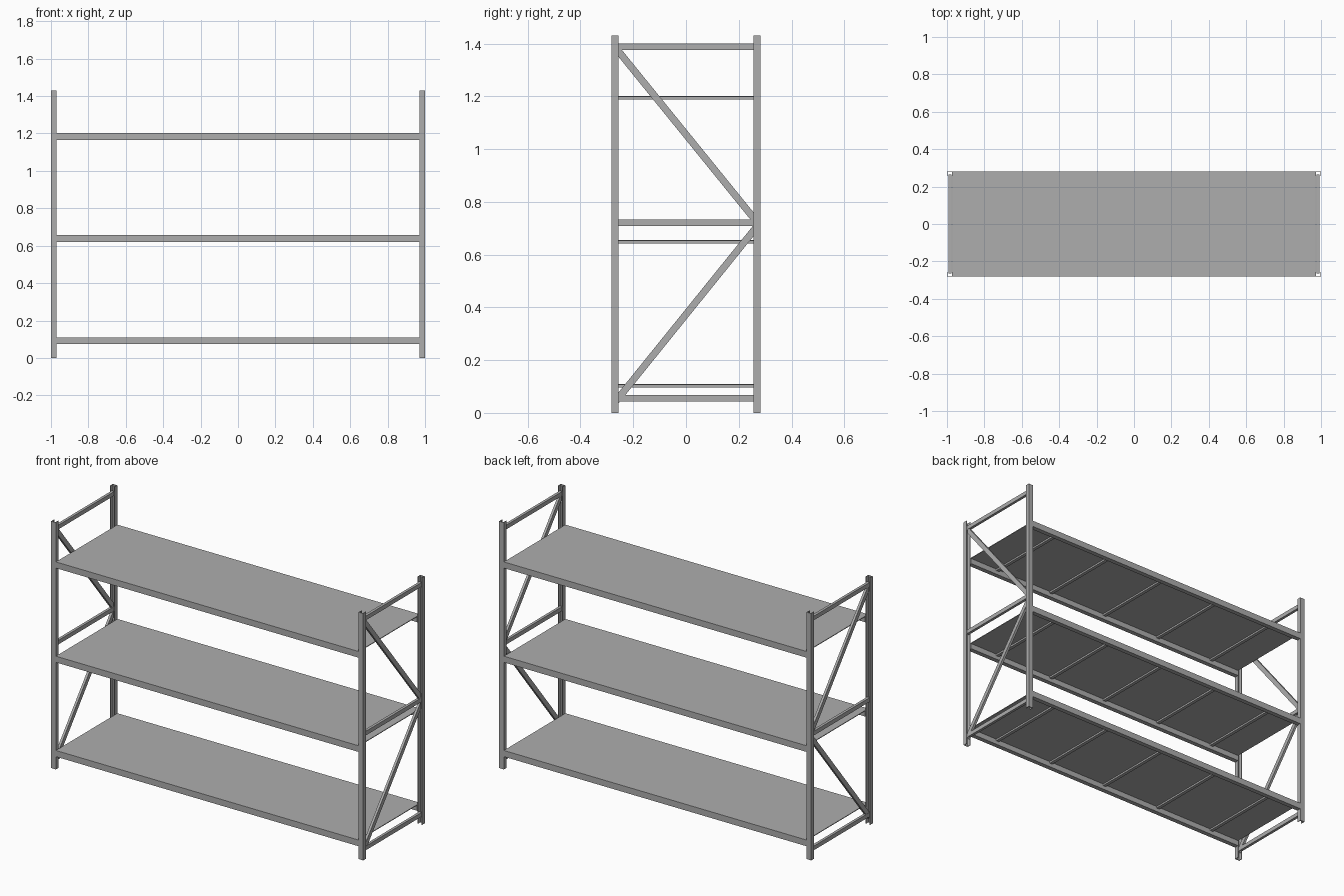
import bpy

if "Cube" in bpy.data.objects:
    bpy.data.objects.remove(bpy.data.objects["Cube"])

steel = bpy.data.materials.new("grey_steel")
steel.diffuse_color = (0.42, 0.42, 0.42, 1)
steel.use_nodes = True
steel.node_tree.nodes["Principled BSDF"].inputs["Base Color"].default_value = steel.diffuse_color

HX, HY, HEIGHT = 1.0, 0.282, 1.43   # outer half sizes and post height
POST, WALL = 0.03, 0.004            # post width and sheet thickness


def prism(name, profile, axis, lo, hi):
    """Extrude a 2D profile along x (profile in y,z) or z (profile in x,y)."""
    def put(p, t):
        return (t, p[0], p[1]) if axis == 'x' else (p[0], p[1], t)
    n = len(profile)
    verts = [put(p, t) for t in (lo, hi) for p in profile]
    faces = [(i, (i + 1) % n, n + (i + 1) % n, n + i) for i in range(n)]
    faces += [tuple(reversed(range(n))), tuple(range(n, 2 * n))]
    area = sum(profile[i][0] * profile[(i + 1) % n][1]
               - profile[(i + 1) % n][0] * profile[i][1] for i in range(n))
    if area < 0:
        faces = [tuple(reversed(f)) for f in faces]
    mesh = bpy.data.meshes.new(name)
    mesh.from_pydata(verts, [], faces)
    mesh.materials.append(steel)
    ob = bpy.data.objects.new(name, mesh)
    bpy.context.collection.objects.link(ob)
    return ob


def box(name, x0, x1, y0, y1, z0, z1):
    return prism(name, [(y0, z0), (y1, z0), (y1, z1), (y0, z1)], 'x', x0, x1)


for sx, side in ((-1, "left"), (1, "right")):
    # Corner posts: channels opening towards the middle of the frame
    for sy, end in ((-1, "front"), (1, "back")):
        a, b = HX - POST, HX
        yo, yi = HY, HY - 0.026
        c = [(a, yi), (a, yo), (b, yo), (b, yi), (b - WALL, yi),
             (b - WALL, yo - WALL), (a + WALL, yo - WALL), (a + WALL, yi)]
        prism(f"{end}_{side}_post", [(sx * x, sy * y) for x, y in c],
              'z', 0, HEIGHT)

    # Horizontal and diagonal braces of the end frame
    bx = sorted((sx * 0.977, sx * 0.993))
    for label, z in (("bottom", 0.056), ("middle", 0.721), ("top", 1.388)):
        box(f"{label}_{side}_brace", *bx, -0.265, 0.265, z - 0.012, z + 0.012)
    for label, zf, zb in (("lower", 0.055, 0.692), ("upper", 1.372, 0.738)):
        h = 0.021
        prism(f"{label}_{side}_diagonal",
              [(-0.257, zf - h), (0.257, zb - h),
               (0.257, zb + h), (-0.257, zf + h)], 'x', bx[0] + 0.001, bx[1] - 0.001)

# Three shelf levels: deck, front and back beams, five cross supports
L = HX - POST
for label, z in (("lower", 0.11), ("middle", 0.656), ("upper", 1.202)):
    box(f"{label}_shelf_deck", -L, L, -HY, HY, z - 0.004, z)
    for s, end in ((-1, "front"), (1, "back")):
        y0, y1 = sorted((s * HY, s * 0.255))
        box(f"{label}_{end}_beam", -L, L, y0, y1, z - 0.036, z - 0.004)
    for i in range(5):
        x = (i - 2) * 2 * L / 5
        box(f"{label}_cross_support_{i + 1}", x - 0.01, x + 0.01,
            -0.255, 0.255, z - 0.014, z - 0.004)
